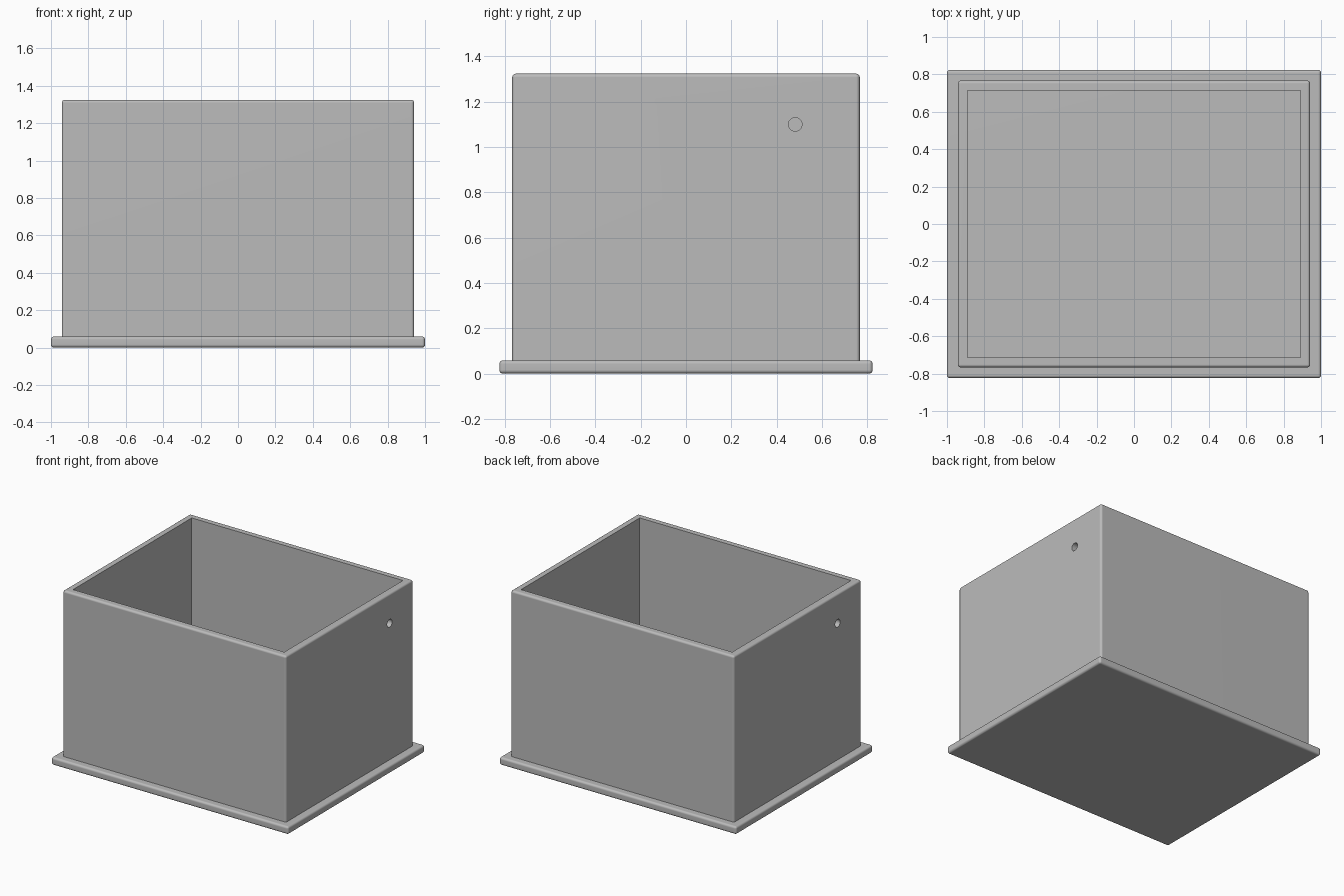
import bpy
import bmesh
from mathutils import Matrix, Vector

cube = bpy.data.objects.get("Cube")
if cube:
    bpy.data.objects.remove(cube, do_unlink=True)

BASE_TOP, BOX_TOP = 0.059, 1.324
ROUND = 0.016

grey = bpy.data.materials.new("plain grey")
grey.use_nodes = True
grey.diffuse_color = (0.5, 0.5, 0.5, 1)
grey.node_tree.nodes["Principled BSDF"].inputs["Base Color"].default_value = grey.diffuse_color


def add_object(name, bm):
    mesh = bpy.data.meshes.new(name)
    bm.to_mesh(mesh)
    bm.free()
    mesh.materials.append(grey)
    obj = bpy.data.objects.new(name, mesh)
    bpy.context.collection.objects.link(obj)
    return obj


def block(name, half_x, half_y, z0, z1, round_edge=None):
    """Box between two heights; edges accepted by round_edge are filleted."""
    bm = bmesh.new()
    size = Matrix.Diagonal((2 * half_x, 2 * half_y, z1 - z0, 1))
    bmesh.ops.create_cube(bm, size=1, matrix=Matrix.Translation((0, 0, (z0 + z1) / 2)) @ size)
    if round_edge:
        edges = [e for e in bm.edges if round_edge(e)]
        bmesh.ops.bevel(bm, geom=edges, offset=ROUND, segments=4, profile=0.5,
                        affect='EDGES', clamp_overlap=True)
    return add_object(name, bm)


def cable_hole(name, x, y, z):
    """Short cylinder lying along x, used to drill a side wall."""
    bm = bmesh.new()
    place = Matrix.Translation((x, y, z)) @ Matrix.Rotation(1.5707963, 4, 'Y')
    bmesh.ops.create_cone(bm, cap_ends=True, segments=40, radius1=0.03, radius2=0.03,
                          depth=0.2, matrix=place)
    return add_object(name, bm)


def cut(target, cutter):
    cutter.hide_render = True
    mod = target.modifiers.new("cut", 'BOOLEAN')
    mod.operation, mod.solver, mod.object = 'DIFFERENCE', 'EXACT', cutter
    bpy.context.view_layer.objects.active = target
    bpy.ops.object.modifier_apply(modifier=mod.name)
    bpy.data.objects.remove(cutter, do_unlink=True)


def finish(obj):
    bpy.ops.object.select_all(action='DESELECT')
    obj.select_set(True)
    bpy.context.view_layer.objects.active = obj
    bpy.ops.object.shade_smooth_by_angle(angle=0.6)
    obj.modifiers.new("flat faces", 'WEIGHTED_NORMAL').keep_sharp = True


# Base plate, rounded all over; its top is also the floor inside
base = block("base_plate", 1.0, 0.824, 0, BASE_TOP, lambda e: True)

# Walls: rounded at the corners and the outer rim, sharp where they meet the base
walls = block("box_walls", 0.942, 0.767, BASE_TOP, BOX_TOP,
              lambda e: max(v.co.z for v in e.verts) > 1)
cut(walls, block("cavity_cutter", 0.891, 0.715, -0.2, BOX_TOP + 0.2))

# One drilled hole in each side wall, diagonally opposite
for side in (-1, 1):
    cut(walls, cable_hole("hole_cutter", side * 0.917, side * 0.482, 1.1))

for part in (base, walls):
    finish(part)
